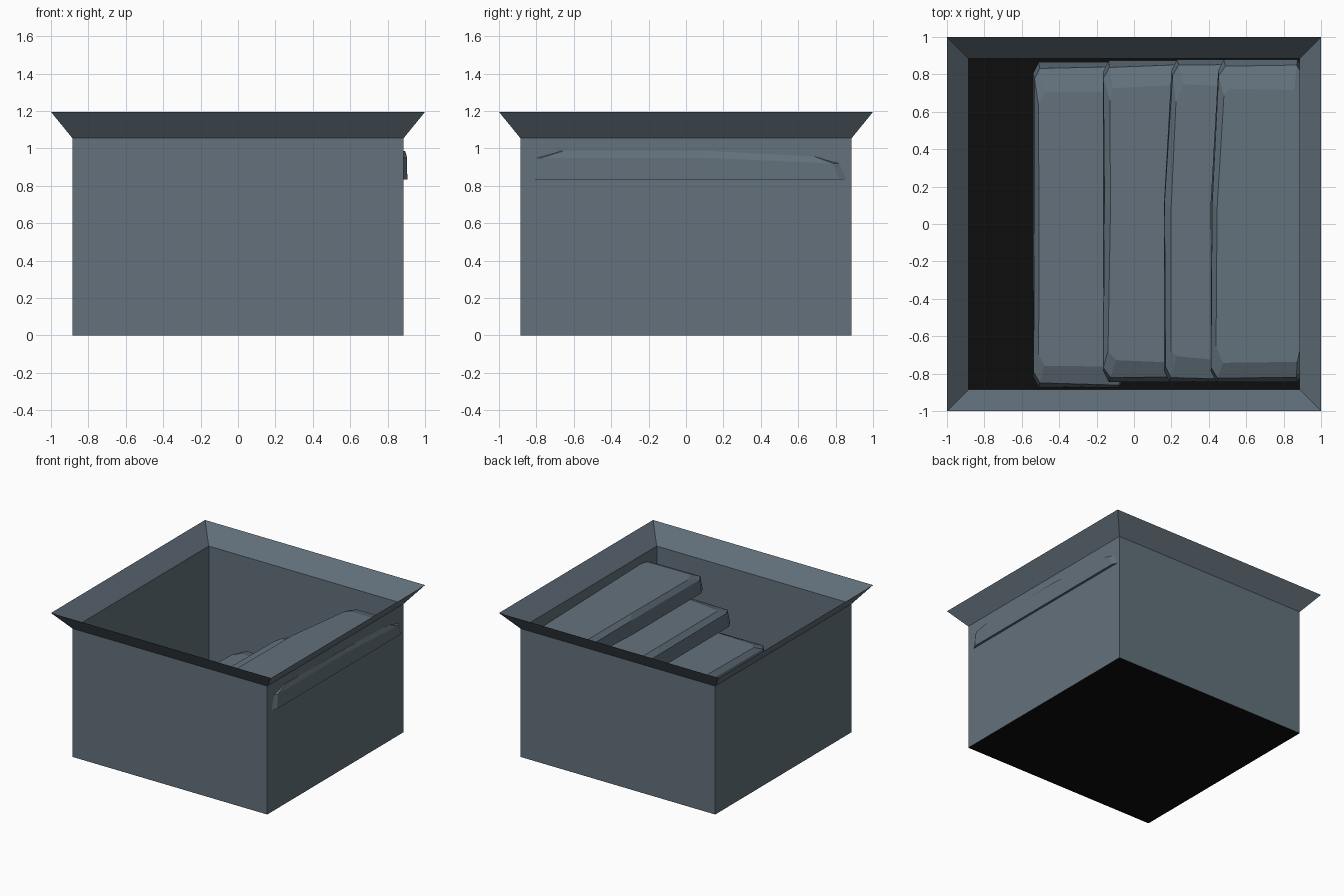
import bpy, bmesh, random

if "Cube" in bpy.data.objects:
    bpy.data.objects.remove(bpy.data.objects["Cube"])

random.seed(4)


def material(name, colour):
    m = bpy.data.materials.new(name)
    m.diffuse_color = (*colour, 1)
    m.use_nodes = True
    m.node_tree.nodes["Principled BSDF"].inputs["Base Color"].default_value = m.diffuse_color
    return m


stone = material("slate grey stone", (0.125, 0.165, 0.20))
black = material("black", (0.004, 0.004, 0.004))


def make_object(name, bm, mat):
    mesh = bpy.data.meshes.new(name)
    bm.to_mesh(mesh)
    bm.free()
    mesh.materials.append(mat)
    obj = bpy.data.objects.new(name, mesh)
    bpy.context.collection.objects.link(obj)
    return obj


def bridge(bm, lower, upper):
    n = len(lower)
    for i in range(n):
        j = (i + 1) % n
        bm.faces.new((lower[i], upper[i], upper[j], lower[j]))


def square(bm, r, z):
    return [bm.verts.new((sx * r, sy * r, z))
            for sx, sy in ((-1, -1), (1, -1), (1, 1), (-1, 1))]


# Thin pit walls with a flared rim, open at the top
bm = bmesh.new()
rings = [square(bm, r, z) for r, z in ((0.886, 0), (0.886, 1.055), (1.0, 1.195))]
bridge(bm, rings[0], rings[1])
bridge(bm, rings[1], rings[2])
make_object("pit_walls", bm, stone)

# Dark floor
bm = bmesh.new()
bm.faces.new(square(bm, 0.886, 0))
make_object("pit_floor", bm, black)


def outline(bm, x0, x1, y0, y1, cut, z, bow=0.0, drop=0.0, jitter=0.0):
    """Ten-sided slab outline with cut corners; drop lowers the back end."""
    ym = (y0 + y1) / 2 + 0.1
    pts = [(x0, y0 + 2 * cut), (x0 + cut, y0), (x1 - cut, y0), (x1, y0 + 2 * cut),
           (x1, ym), (x1, y1 - 2 * cut), (x1 - cut, y1), (x0 + cut + bow, y1),
           (x0 + bow, y1 - 2 * cut), (x0, ym)]
    return [bm.verts.new((x + random.uniform(-jitter, jitter) / 2,
                          y + random.uniform(-jitter, jitter),
                          z - (drop if y > ym + 0.1 else 0)))
            for x, y in pts]


# Roughly cut stone steps: x range, y range, base height, back drop
steps = [(-0.54, -0.05, -0.875, 0.865, 0.21, 0.01),
         (-0.165, 0.30, -0.845, 0.875, 0.42, 0.01),
         (0.16, 0.64, -0.845, 0.88, 0.625, 0.02),
         (0.41, 0.905, -0.845, 0.88, 0.834, 0.03)]
for i, (x0, x1, y0, y1, z, drop) in enumerate(steps):
    bow = 0.04 if i > 1 else 0.0
    bm = bmesh.new()
    base = outline(bm, x0, x1, y0, y1, 0.03, z, bow)
    edge = outline(bm, x0 + 0.005, x1 - 0.003, y0 + 0.02, y1 - 0.03, 0.03,
                   z + 0.115, bow, drop, 0.008)
    top = outline(bm, x0 + 0.03, x1 - 0.01, y0 + 0.12, y1 - 0.15, 0.03,
                  z + 0.153, bow, drop, 0.02)
    bridge(bm, base, edge)
    bridge(bm, edge, top)
    bm.faces.new(base)
    bm.faces.new(top)
    bmesh.ops.recalc_face_normals(bm, faces=bm.faces)
    make_object(f"stone_step_{i + 1}", bm, stone)
